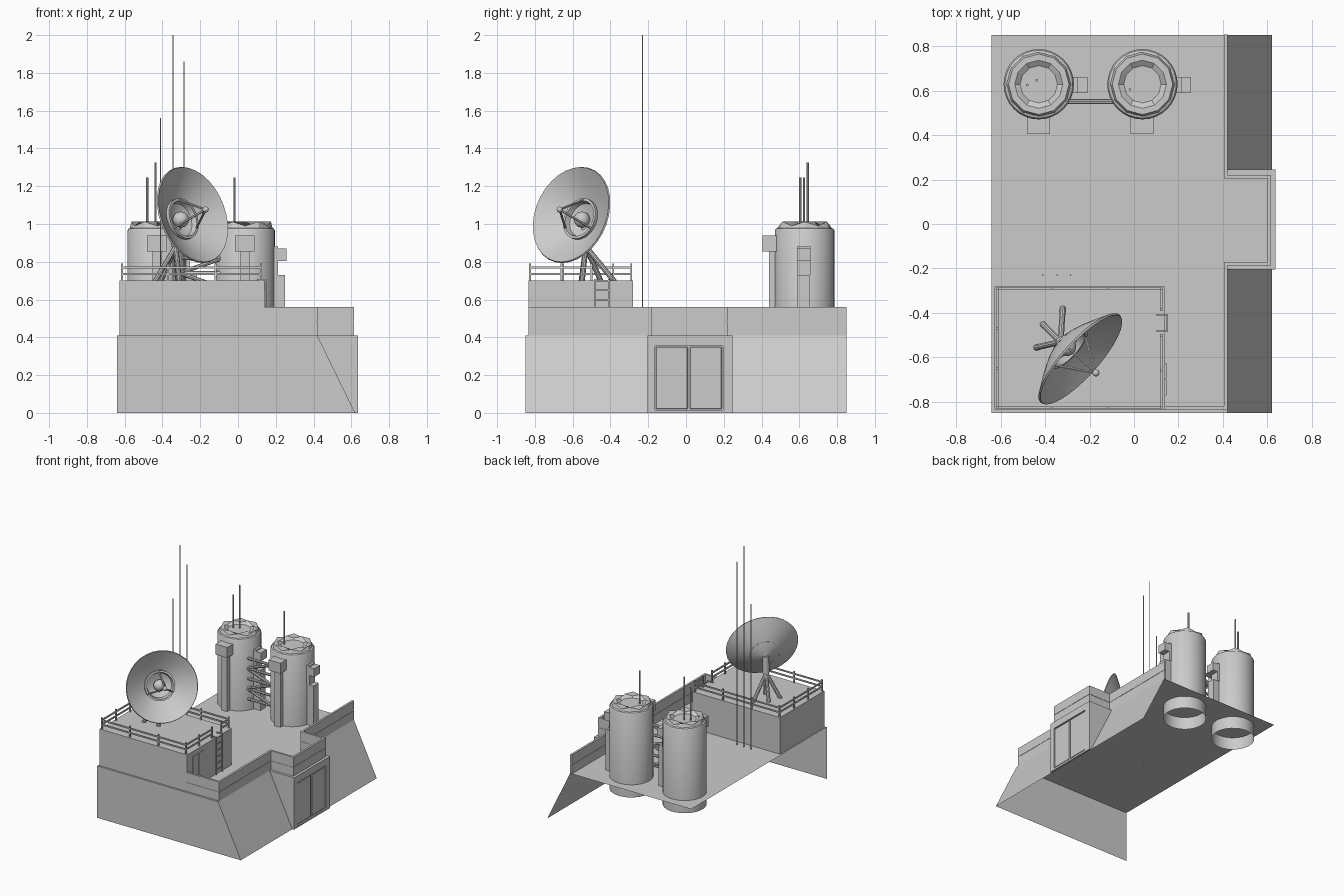
import bpy, bmesh, math
from mathutils import Vector, Matrix

if "Cube" in bpy.data.objects:
    bpy.data.objects.remove(bpy.data.objects["Cube"])


def finish(bm, name, smooth=False):
    bmesh.ops.recalc_face_normals(bm, faces=bm.faces[:])
    me = bpy.data.meshes.new(name)
    bm.to_mesh(me)
    bm.free()
    ob = bpy.data.objects.new(name, me)
    bpy.context.collection.objects.link(ob)
    if smooth:
        bpy.ops.object.select_all(action='DESELECT')
        ob.select_set(True)
        bpy.context.view_layer.objects.active = ob
        bpy.ops.object.shade_smooth_by_angle(angle=math.radians(35))
    return ob


def boxes(name, items):
    """One object from boxes given as (x0, x1, y0, y1, z0, z1)."""
    bm = bmesh.new()
    for x0, x1, y0, y1, z0, z1 in items:
        m = Matrix.Translation(((x0 + x1) / 2, (y0 + y1) / 2, (z0 + z1) / 2)) @ \
            Matrix.Diagonal((x1 - x0, y1 - y0, z1 - z0, 1))
        bmesh.ops.create_cube(bm, size=1, matrix=m)
    return finish(bm, name)


def rods(name, pairs, r, n=8):
    """One object from round rods between point pairs."""
    bm = bmesh.new()
    for p, q in pairs:
        p, q = Vector(p), Vector(q)
        m = Matrix.Translation((p + q) / 2) @ (q - p).to_track_quat('Z', 'Y').to_matrix().to_4x4()
        bmesh.ops.create_cone(bm, cap_ends=True, segments=n, radius1=r, radius2=r,
                              depth=(q - p).length, matrix=m)
    return finish(bm, name, True)


def lathe(name, rings, n, matrix, cap=False, smooth=True):
    """Rings are (radius, z) or (radius, z_even, z_odd) for a zigzag ring."""
    bm = bmesh.new()
    loops = []
    for ring in rings:
        loops.append([bm.verts.new(matrix @ Vector((ring[0] * math.cos(i * math.tau / n),
                                                    ring[0] * math.sin(i * math.tau / n),
                                                    ring[1 + i % (len(ring) - 1)]))) for i in range(n)])
    for a, b in zip(loops, loops[1:]):
        for i in range(n):
            bm.faces.new((a[i], a[(i + 1) % n], b[(i + 1) % n], b[i]))
    if cap:
        bm.faces.new(loops[-1])
    return finish(bm, name, smooth)


def sheet(name, polys):
    bm = bmesh.new()
    for poly in polys:
        bm.faces.new([bm.verts.new(p) for p in poly])
    bmesh.ops.remove_doubles(bm, verts=bm.verts[:], dist=1e-4)
    return finish(bm, name)


# Base shell: deck, front wall and sloping side wall, open at back, left and below
D = 0.41
fl, fr, br, bl = (-.64, -.85, D), (.42, -.85, D), (.42, .85, D), (-.64, .85, D)
sheet("base_shell", [(fl, fr, br, bl),
                     ((-.64, -.85, 0), (.62, -.85, 0), fr, fl),
                     ((.62, -.85, 0), (.62, .85, 0), br, fr)])

# Gate block standing out of the slope, with recessed double door
prof = [(.62, 0), (.635, 0), (.635, D), (.42, D)]
bm = bmesh.new()
face = bm.faces.new([bm.verts.new((x, -.205, z)) for x, z in prof])
ext = bmesh.ops.extrude_face_region(bm, geom=[face])
bmesh.ops.translate(bm, vec=(0, .45, 0), verts=[v for v in ext["geom"] if isinstance(v, bmesh.types.BMVert)])
gate = finish(bm, "gate_block")
cutter = boxes("gate_cutter", [(.624, .70, -.165, .195, .015, .355)])
cutter.hide_render = True
cutter.hide_set(True)
mod = gate.modifiers.new("recess", 'BOOLEAN')
mod.object = cutter
mod.solver = 'EXACT'
leaves = boxes("gate_leaves", [(.622, .631, -.16, .010, .02, .35), (.622, .631, .020, .19, .02, .35)])
bev = leaves.modifiers.new("edge", 'BEVEL')
bev.width = .004

# Parapet: two stacked bands with a groove between them
path = [(.412, .843), (.412, .212), (.607, .212), (.607, -.178), (.412, -.178), (.412, -.827), (.13, -.827)]


def wall(t, z0, z1):
    h = t / 2
    return [(min(a[0], b[0]) - h, max(a[0], b[0]) + h, min(a[1], b[1]) - h, max(a[1], b[1]) + h, z0, z1)
            for a, b in zip(path, path[1:])]


boxes("parapet", wall(.016, D, .48) + wall(.011, .48, .487) + wall(.016, .487, .56))

# Raised platform with its door
P = 0.70
boxes("platform", [(-.628, .14, -.835, -.28, D, P)])
boxes("platform_door", [(.138, .145, -.77, -.70, D, .66), (.138, .145, -.694, -.625, D, .66)])

# Railing with a gap at the ladder
X0, X1, Y0, Y1 = -.615, .122, -.825, -.29
run = [(X1, -.385), (X1, Y1), (X0, Y1), (X0, Y0), (X1, Y0), (X1, -.50)]
w = .005
rail = []
for a, b in zip(run, run[1:]):
    for z in (.735, .77):
        rail.append((min(a[0], b[0]) - w, max(a[0], b[0]) + w, min(a[1], b[1]) - w, max(a[1], b[1]) + w,
                     z - w, z + w))
posts = run + [(x, y) for x in (-.37, -.12) for y in (Y0, Y1)] + [(X0, -.65), (X0, -.47), (X1, -.66)]
rail += [(x - w, x + w, y - w, y + w, P, .79) for x, y in posts]
boxes("railing", rail)

# Ladder
lad = []
for y in (-.482, -.408):
    lad += [(.144, .152, y - .004, y + .004, D, .71), (.10, .152, y - .004, y + .004, .702, .71)]
lad += [(.145, .151, -.482, -.408, z - .004, z + .004) for z in [.45 + .05 * i for i in range(6)]]
boxes("ladder", lad)

# Tall masts
for i, (x, top) in enumerate([(-.345, 2.0), (-.285, 1.86), (-.41, 1.56)]):
    rods(f"mast_{i + 1}", [((x, -.23, .405), (x, -.23, top))], .0035, 6)

# Tanks: body, zigzag crown, equipment boxes with ducts
for i, tx in enumerate((-.428, .038)):
    ty = .628
    at = Matrix.Translation((tx, ty, 0))
    lathe(f"tank_{i + 1}", [(.158, .31), (.158, .965), (.152, .975), (.14, .98)], 32, at)
    lathe(f"tank_crown_{i + 1}", [(.146, .975), (.136, 1.012, .99), (.108, .99, 1.012), (.084, .985)],
          12, at, cap=True, smooth=False)
    boxes(f"tank_boxes_{i + 1}", [
        (tx - .053, tx + .05, .405, .49, .855, .938),
        (tx - .025, tx + .025, .44, .50, D, .86),
        (tx + .14, tx + .218, .588, .66, .805, .87),
        (tx + .14, tx + .21, .59, .655, D, .73),
        (tx + .14, tx + .175, .588, .66, .73, .88)])

# Lattice of pipes bridging the tanks
lat = []
zs = [.50, .58, .66, .74, .82]
xa, xb, ly = -.31, -.08, .55
for k, z in enumerate(zs):
    lat.append(((xa, ly, z), (xb, ly, z)))
    if k < len(zs) - 1:
        a, b = (xa, xb) if k % 2 else (xb, xa)
        lat.append(((a, ly, z), (b, ly, zs[k + 1])))
rods("tank_lattice", lat, .011)

# Short aerials on the tanks
rods("tank_aerials", [((-.48, .625, .97), (-.48, .625, 1.245)),
                      ((-.437, .645, .97), (-.437, .645, 1.325)),
                      ((-.018, .605, .97), (-.018, .605, 1.245))], .006)

# Dish: local frame with +z along the aiming direction, origin at rim centre
aim = Vector((.71, -.64, .29)).normalized()
rim = Vector((-.237, -.61, 1.05))
M = Matrix.Translation(rim) @ aim.to_track_quat('Z', 'Y').to_matrix().to_4x4()
R, depth = .266, .13


def bowl(r):
    return -depth + depth * (r / R) ** 1.4


radii = [.01, .05, .10, .15, .20, .24, R]
outer = [(r, bowl(r) - .008) for r in radii]
inner = [(r - .004, bowl(r)) for r in reversed(radii)]
lathe("dish", outer + inner, 32, M)
lathe("dish_ring", [(.112, -.10), (.112, -.07), (.098, -.07), (.088, -.11)], 24, M)

for name, z, r in (("dish_core", -.092, .043), ("feed_tip", .092, .016)):
    bm = bmesh.new()
    bmesh.ops.create_uvsphere(bm, u_segments=16, v_segments=10, radius=r,
                              matrix=M @ Matrix.Translation((0, 0, z)))
    finish(bm, name, True)
legs = [(M @ Vector((.103 * math.cos(a), .103 * math.sin(a), -.075)), M @ Vector((0, 0, .092)))
        for a in (math.radians(d) for d in (90, 210, 330))]
rods("feed_struts", legs, .006, 6)

# Dish stand: hub post and splayed legs
back = M @ Vector((0, 0, -.125))
hub = (-.33, -.53, .88)
rods("dish_neck", [(hub, back)], .025, 12)
rods("dish_legs", [(hub, (x, y, P - .005)) for x, y in
                   ((-.44, -.555), (-.41, -.45), (-.32, -.378), (-.31, -.55))], .014, 10)
